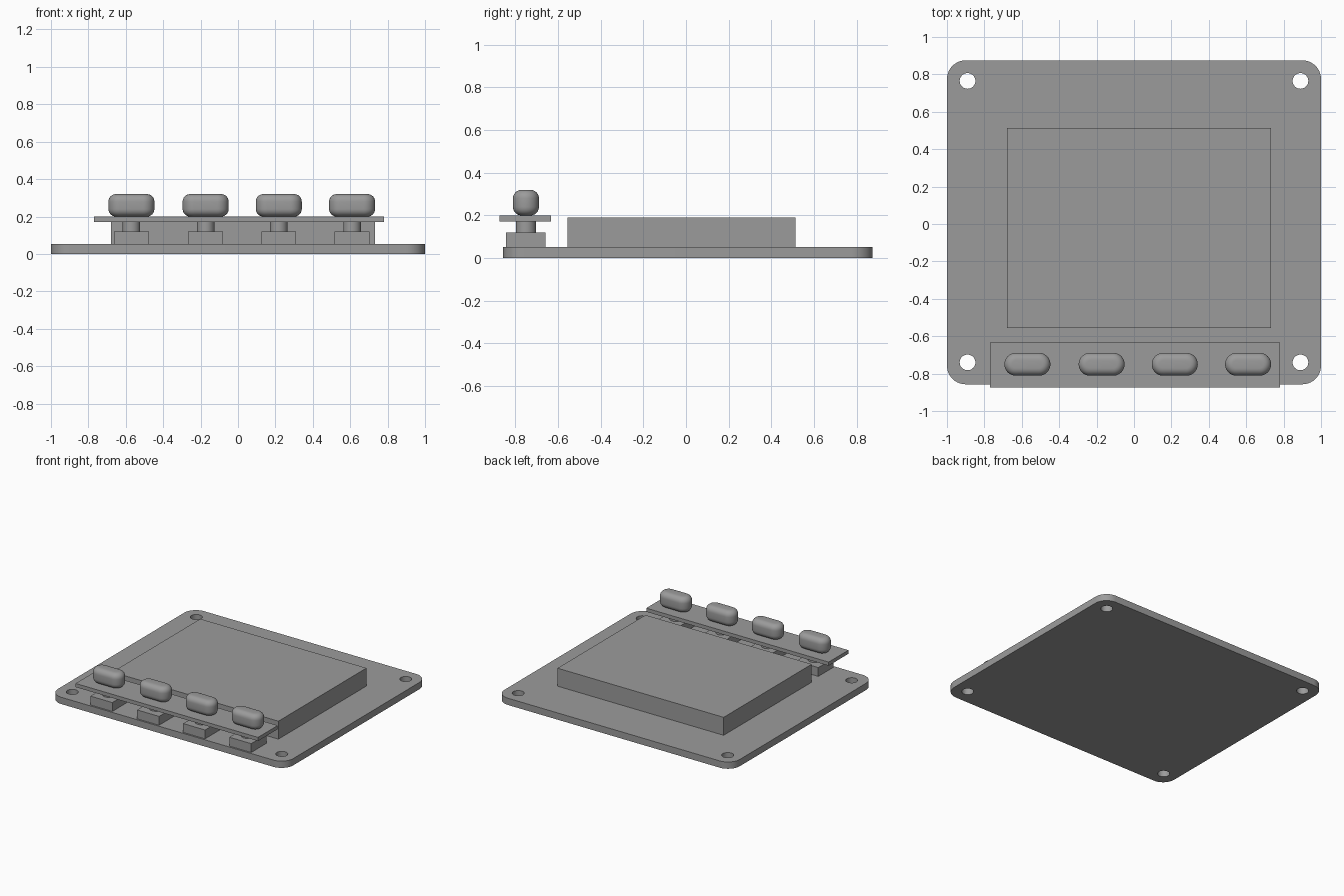
import bpy, bmesh, math

cube = bpy.data.objects.get("Cube")
if cube:
    bpy.data.objects.remove(cube, do_unlink=True)

grey = bpy.data.materials.new("plain_grey")
grey.use_nodes = True
colour = (0.33, 0.33, 0.33, 1)
grey.diffuse_color = colour
grey.node_tree.nodes["Principled BSDF"].inputs["Base Color"].default_value = colour


def outline(x0, x1, y0, y1, radius=0, steps=10):
    """Rectangle outline with optional rounded corners."""
    if radius == 0:
        return [(x0, y0), (x1, y0), (x1, y1), (x0, y1)]
    corners = [(x1 - radius, y1 - radius), (x0 + radius, y1 - radius),
               (x0 + radius, y0 + radius), (x1 - radius, y0 + radius)]
    points = []
    for i, (cx, cy) in enumerate(corners):
        for s in range(steps + 1):
            a = (i + s / steps) * math.pi / 2
            points.append((cx + radius * math.cos(a), cy + radius * math.sin(a)))
    return points


def circle(x, y, radius, sides=32):
    return [(x + radius * math.cos(math.tau * i / sides),
             y + radius * math.sin(math.tau * i / sides)) for i in range(sides)]


def prism(name, points, z0, z1, fillet=0, smooth=False):
    """Extrude an outline upwards, optionally rounding its top edge."""
    bm = bmesh.new()
    unique = [p for i, p in enumerate(points) if math.dist(p, points[i - 1]) > 1e-5]
    face = bm.faces.new([bm.verts.new((x, y, z0)) for x, y in unique])
    top = bmesh.ops.extrude_face_region(bm, geom=[face])["geom"]
    for v in top:
        if isinstance(v, bmesh.types.BMVert):
            v.co.z = z1
    if fillet:
        rim = [e for e in bm.edges if all(v.co.z == e.verts[0].co.z > z0 for v in e.verts)]
        bmesh.ops.bevel(bm, geom=rim, offset=fillet, segments=6, profile=0.5,
                        affect='EDGES', clamp_overlap=False)
    bmesh.ops.recalc_face_normals(bm, faces=bm.faces)
    mesh = bpy.data.meshes.new(name)
    bm.to_mesh(mesh)
    bm.free()
    mesh.materials.append(grey)
    obj = bpy.data.objects.new(name, mesh)
    bpy.context.collection.objects.link(obj)
    if smooth:
        shade(obj)
    return obj


def shade(obj):
    bpy.ops.object.select_all(action='DESELECT')
    obj.select_set(True)
    bpy.context.view_layer.objects.active = obj
    bpy.ops.object.shade_smooth_by_angle(angle=math.radians(35))


# Circuit board with four mounting holes
board = prism("circuit_board", outline(-1, 1, -0.857, 0.875, 0.1), 0, 0.052)
for x in (-0.89, 0.89):
    for y in (-0.74, 0.765):
        cutter = prism("hole_cutter", circle(x, y, 0.042), -0.1, 0.2)
        cutter.hide_render = True
        cut = board.modifiers.new("mounting_hole", 'BOOLEAN')
        cut.operation = 'DIFFERENCE'
        cut.solver = 'EXACT'
        cut.object = cutter
        bpy.context.view_layer.objects.active = board
        bpy.ops.object.modifier_apply(modifier=cut.name)
        bpy.data.objects.remove(cutter, do_unlink=True)
shade(board)

# Display block
prism("display", outline(-0.68, 0.732, -0.555, 0.514), 0.052, 0.19)

# Strip that carries the button caps
prism("button_strip", outline(-0.769, 0.781, -0.873, -0.633), 0.172, 0.2)

# Switches, plungers and caps
row = -0.75
for i, x in enumerate((-0.57, -0.173, 0.218, 0.61)):
    prism(f"switch_base_{i + 1}", outline(x - 0.093, x + 0.093, row - 0.094, row + 0.092),
          0.052, 0.12)
    prism(f"switch_plunger_{i + 1}", circle(x, row, 0.047), 0.12, 0.172, smooth=True)
    prism(f"button_cap_{i + 1}",
          outline(x - 0.123, x + 0.123, row - 0.061, row + 0.061, 0.061),
          0.2, 0.32, fillet=0.04, smooth=True)
